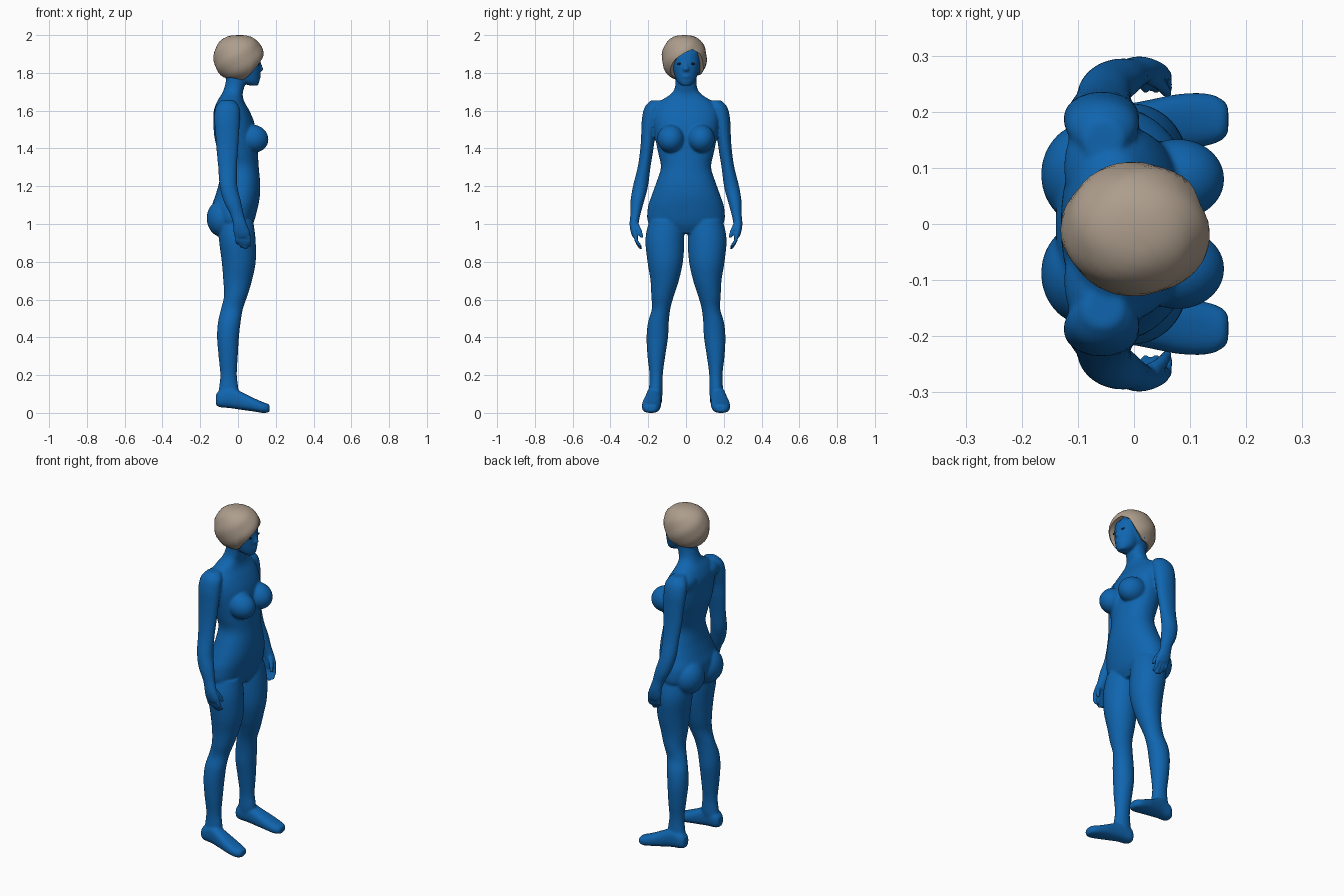
import bpy, bmesh, math
from mathutils import Matrix, Vector

if "Cube" in bpy.data.objects:
    bpy.data.objects.remove(bpy.data.objects["Cube"])


def material(name, rgb):
    m = bpy.data.materials.new(name)
    m.diffuse_color = (*rgb, 1)
    m.use_nodes = True
    m.node_tree.nodes["Principled BSDF"].inputs["Base Color"].default_value = m.diffuse_color
    return m


BLUE = material("blue skin", (0.005, 0.13, 0.43))
SAND = material("sandy hair", (0.42, 0.34, 0.265))
DARK = material("dark eyes", (0.006, 0.012, 0.025))


def add_object(name, bm, mat):
    bmesh.ops.recalc_face_normals(bm, faces=bm.faces)
    me = bpy.data.meshes.new(name)
    bm.to_mesh(me)
    bm.free()
    ob = bpy.data.objects.new(name, me)
    bpy.context.collection.objects.link(ob)
    me.materials.append(mat)
    return ob


def spline(rows, steps=5):
    """Catmull-Rom through rows of numbers."""
    v = [Vector(r) for r in rows]
    out = []
    for i in range(len(v) - 1):
        a, b, c, d = v[max(i - 1, 0)], v[i], v[i + 1], v[min(i + 2, len(v) - 1)]
        for k in range(steps):
            t = k / steps
            out.append(0.5 * (2 * b + (c - a) * t + (2 * a - 5 * b + 4 * c - d) * t * t
                              + (3 * b - a - 3 * c + d) * t ** 3))
    return out + [v[-1]]


def loft(bm, rows, axis="z", side=1, n=28, power=1.0):
    """Capped tube; rows are centre x, y, z and two half widths."""
    def sp(c):
        return math.copysign(abs(c) ** power, c)
    rings = []
    for x, y, z, r1, r2 in spline(rows):
        ring = []
        for k in range(n):
            a = 2 * math.pi * k / n
            p, q = r1 * sp(math.cos(a)), r2 * sp(math.sin(a))
            co = (x + p, y + q, z) if axis == "z" else (x, y + p, z + q)
            ring.append(bm.verts.new((co[0], co[1] * side, co[2])))
        rings.append(ring)
    for a, b in zip(rings, rings[1:]):
        for k in range(n):
            bm.faces.new((a[k], a[(k + 1) % n], b[(k + 1) % n], b[k]))
    bm.faces.new(rings[0][::-1])
    bm.faces.new(rings[-1])


def ball(bm, c, r, tilt=0):
    m = (Matrix.Translation(c) @ Matrix.Rotation(tilt, 4, "Y")
         @ Matrix.Diagonal((*r, 1)))
    bmesh.ops.create_uvsphere(bm, u_segments=28, v_segments=18, radius=1, matrix=m)


bm = bmesh.new()

# torso and neck: z, back x, front x, half width
TORSO = [(.95, -.07, .05, .10), (1.0, -.12, .08, .195), (1.08, -.14, .103, .203),
         (1.15, -.12, .116, .182), (1.22, -.10, .117, .157), (1.30, -.09, .11, .133),
         (1.38, -.105, .105, .148), (1.46, -.125, .10, .164), (1.54, -.13, .085, .175),
         (1.60, -.128, .06, .17), (1.65, -.11, .032, .135), (1.69, -.085, .025, .078),
         (1.73, -.07, .035, .057), (1.80, -.055, .05, .056)]
loft(bm, [((b + f) / 2, 0, z, (f - b) / 2, w) for z, b, f, w in TORSO], n=40, power=.92)

# skull, face, nose, lips
ball(bm, (0, 0, 1.865), (.113, .085, .113))
loft(bm, [(.083, 0, 1.733, .022, .024), (.062, 0, 1.755, .052, .047),
          (.05, 0, 1.80, .068, .064), (.046, 0, 1.85, .073, .073),
          (.036, 0, 1.91, .075, .072)])
loft(bm, [(.112, 0, 1.808, .012, .014), (.118, 0, 1.818, .018, .017),
          (.114, 0, 1.84, .013, .010), (.108, 0, 1.865, .010, .008)], n=12)
ball(bm, (.110, 0, 1.781), (.012, .024, .011))

ARM = [(-.055, .15, 1.655, .035, .035), (-.056, .172, 1.62, .062, .046),
       (-.058, .187, 1.56, .068, .046), (-.057, .199, 1.48, .063, .038),
       (-.057, .207, 1.40, .058, .035), (-.055, .222, 1.30, .050, .034),
       (-.050, .241, 1.20, .047, .040), (-.030, .258, 1.12, .046, .036),
       (-.005, .268, 1.05, .036, .027), (.010, .275, 1.0, .037, .024),
       (.020, .272, .955, .044, .020), (.024, .268, .93, .036, .014)]
LEG = [(-.01, .105, 1.02, .09, .09), (-.004, .112, .92, .097, .103),
       (.004, .110, .80, .09, .094), (-.002, .113, .70, .076, .075),
       (-.012, .124, .62, .062, .060), (-.032, .132, .55, .058, .049),
       (-.046, .146, .48, .060, .055), (-.053, .152, .40, .058, .057),
       (-.052, .157, .30, .051, .047), (-.050, .158, .20, .044, .035),
       (-.050, .160, .12, .052, .037), (-.06, .165, .06, .045, .036)]
FOOT = [(-.117, .165, .07, .022, .028), (-.095, .165, .076, .038, .045),
        (-.04, .168, .082, .041, .056), (.02, .175, .064, .045, .047),
        (.08, .182, .045, .050, .036), (.13, .186, .030, .047, .029),
        (.158, .186, .026, .036, .023), (.168, .186, .025, .024, .016)]

for s in (1, -1):
    loft(bm, ARM, side=s)
    loft(bm, LEG, side=s)
    loft(bm, FOOT, axis="x", side=s, power=.8)
    # fingers and thumb
    for x, end in ((-.010, .89), (.012, .872), (.034, .866), (.055, .88)):
        loft(bm, [(x, .268, .95, .011, .012), (x + .004, .262, .91, .010, .011),
                  (x + .008, .238, end, .009, .010)], side=s, n=10)
    loft(bm, [(.03, .262, 1.0, .014, .014), (.05, .245, .965, .012, .012),
              (.06, .232, .925, .010, .010)], side=s, n=10)
    # breasts, buttocks, shoulder blades, ears
    ball(bm, (.078, s * .080, 1.452), (.084, .072, .074), .25)
    ball(bm, (-.08, s * .088, 1.03), (.086, .094, .10))
    ball(bm, (-.06, s * .10, 1.60), (.065, .10, .055))
    ball(bm, (.0, s * .083, 1.83), (.02, .012, .032))

body = add_object("body", bm, BLUE)

# fuse the body parts into one smooth skin
rm = body.modifiers.new("fuse", "REMESH")
rm.mode = "VOXEL"
rm.voxel_size = .006
sm = body.modifiers.new("soften", "SMOOTH")
sm.factor = .5
sm.iterations = 7
deps = bpy.context.evaluated_depsgraph_get()
fused = bpy.data.meshes.new_from_object(body.evaluated_get(deps))
body.modifiers.clear()
body.data = fused
fused.materials.clear()
fused.materials.append(BLUE)
for p in fused.polygons:
    p.material_index = 0
    p.use_smooth = True
low = min(v.co.z for v in fused.vertices)
for v in fused.vertices:      # soles rest on the ground
    if v.co.z < .2:
        v.co.z -= low * (1 - v.co.z / .2)

# eyes
for s, label in ((1, "left"), (-1, "right")):
    bm = bmesh.new()
    ball(bm, (.1085, s * .031, 1.848), (.005, .017, .006))
    add_object(label + "_eye", bm, DARK)

# swept short hair: a dome whose hem height depends on direction (degrees, z)
HEM = [(-180, 1.775), (-120, 1.775), (-85, 1.765), (-62, 1.755), (-45, 1.82),
       (-25, 1.87), (0, 1.905), (22, 1.925), (45, 1.90), (65, 1.83), (85, 1.795),
       (130, 1.785), (180, 1.775)]


def hem(d):
    for (a, za), (b, zb) in zip(HEM, HEM[1:]):
        if a <= d <= b:
            return za + (zb - za) * (d - a) / (b - a)


bm = bmesh.new()
N, ROWS = 48, 14
top = bm.verts.new((0, -.01, 2.0))
columns = []
for k in range(N):
    d = -180 + 360 * k / N
    a = math.radians(d)
    end = math.acos(max(-.97, (hem(d) - 1.88) / .12))
    col = []
    for j in range(1, ROWS + 1):
        phi = end * j / ROWS
        r = math.sin(phi) ** .75
        r *= 1 + .018 * math.sin(5 * a + 7 * phi) * math.sin(phi)
        col.append(bm.verts.new((.004 + .133 * r * math.cos(a),
                                 -.009 + .119 * r * math.sin(a),
                                 1.88 + .12 * math.cos(phi))))
    e = col[-1].co           # hem turned in toward the scalp
    col.append(bm.verts.new((e.x * .72, e.y * .72, e.z + .012)))
    columns.append(col)
for k in range(N):
    a, b = columns[k], columns[(k + 1) % N]
    bm.faces.new((top, a[0], b[0]))
    for j in range(ROWS):
        bm.faces.new((a[j], a[j + 1], b[j + 1], b[j]))
hair = add_object("hair", bm, SAND)
bpy.ops.object.select_all(action="DESELECT")
hair.select_set(True)
bpy.context.view_layer.objects.active = hair
bpy.ops.object.shade_smooth_by_angle(angle=math.radians(35))
